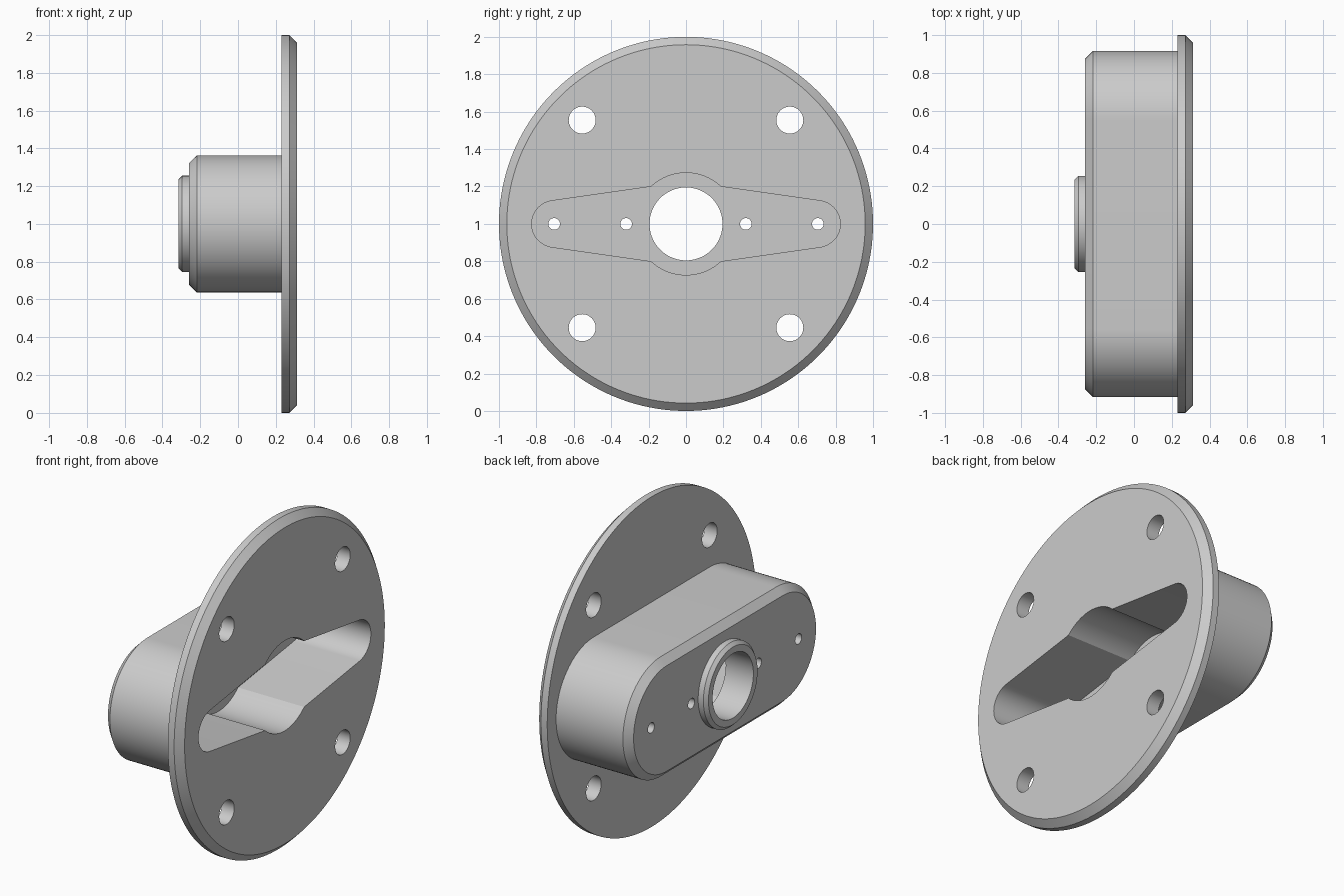
import bpy, bmesh
from math import sin, cos, radians

cube = bpy.data.objects.get("Cube")
if cube:
    bpy.data.objects.remove(cube, do_unlink=True)

grey = bpy.data.materials.new("light grey")
grey.use_nodes = True
colour = (0.6, 0.6, 0.6, 1)
grey.diffuse_color = colour
grey.node_tree.nodes["Principled BSDF"].inputs["Base Color"].default_value = colour


def arc(cy, cz, r, start, end, n):
    """Points on an arc in the YZ plane, angles in degrees."""
    angles = [radians(start + (end - start) * i / n) for i in range(n + 1)]
    return [(cy + r * cos(a), cz + r * sin(a)) for a in angles]


def circle(r, cy=0, cz=1, n=96):
    return arc(cy, cz, r, 0, 360, n)[:-1]


def stadium(half_length, r):
    c = half_length - r
    return arc(c, 1, r, -90, 90, 48) + arc(-c, 1, r, 90, 270, 48)


def loft(name, sections):
    """Closed solid along x from (x, outline) sections."""
    bm = bmesh.new()
    rings = [[bm.verts.new((x, y, z)) for y, z in outline] for x, outline in sections]
    n = len(rings[0])
    for a, b in zip(rings, rings[1:]):
        for i in range(n):
            j = (i + 1) % n
            bm.faces.new((a[i], a[j], b[j], b[i]))
    bm.faces.new(rings[0])
    bm.faces.new(rings[-1])
    bmesh.ops.recalc_face_normals(bm, faces=bm.faces)
    mesh = bpy.data.meshes.new(name)
    bm.to_mesh(mesh)
    bm.free()
    mesh.materials.append(grey)
    obj = bpy.data.objects.new(name, mesh)
    bpy.context.collection.objects.link(obj)
    return obj


def drill(name, r, y=0, z=1, n=32):
    return loft(name, [(-0.5, circle(r, y, z, n)), (0.5, circle(r, y, z, n))])


# Round flange with a bevelled outer rim
body = loft("flanged_housing", [(0.23, circle(1, n=160)), (0.272, circle(1, n=160)),
                                (0.313, circle(0.958, n=160))])

# Long rounded boss and its raised collar
boss = loft("boss", [(-0.26, stadium(0.873, 0.32)), (-0.218, stadium(0.915, 0.362)),
                     (0.25, stadium(0.915, 0.362))])
collar = loft("collar", [(-0.315, circle(0.235)), (-0.295, circle(0.255)),
                         (-0.24, circle(0.255))])

# Tapered pocket with a round middle
outline = (arc(0.7, 1, 0.125, -82, 82, 32) + arc(0, 1, 0.273, 47, 133, 32)
           + arc(-0.7, 1, 0.125, 98, 262, 32) + arc(0, 1, 0.273, 227, 313, 32))
cutters = [loft("pocket_cutter", [(-0.13, outline), (0.5, outline)]),
           drill("bore_cutter", 0.195, n=96)]

# Screw holes in the pocket floor and bolt holes in the flange
for side in (-1, 1):
    for y in (0.32, 0.705):
        cutters.append(drill("screw_hole_cutter", 0.031, side * y))
    for up in (-1, 1):
        cutters.append(drill("bolt_hole_cutter", 0.072, side * 0.555, 1 + up * 0.555, 48))

for tool in [boss, collar] + cutters:
    mod = body.modifiers.new(tool.name, 'BOOLEAN')
    mod.operation = 'DIFFERENCE' if tool in cutters else 'UNION'
    mod.solver = 'EXACT'
    mod.object = tool

# Bake the solid and drop the tools
bpy.context.view_layer.update()
solid = bpy.data.meshes.new_from_object(
    body.evaluated_get(bpy.context.evaluated_depsgraph_get()))
body.modifiers.clear()
body.data = solid
for tool in [boss, collar] + cutters:
    bpy.data.objects.remove(tool, do_unlink=True)

bpy.ops.object.select_all(action='DESELECT')
body.select_set(True)
bpy.context.view_layer.objects.active = body
bpy.ops.object.shade_smooth_by_angle(angle=radians(25))
